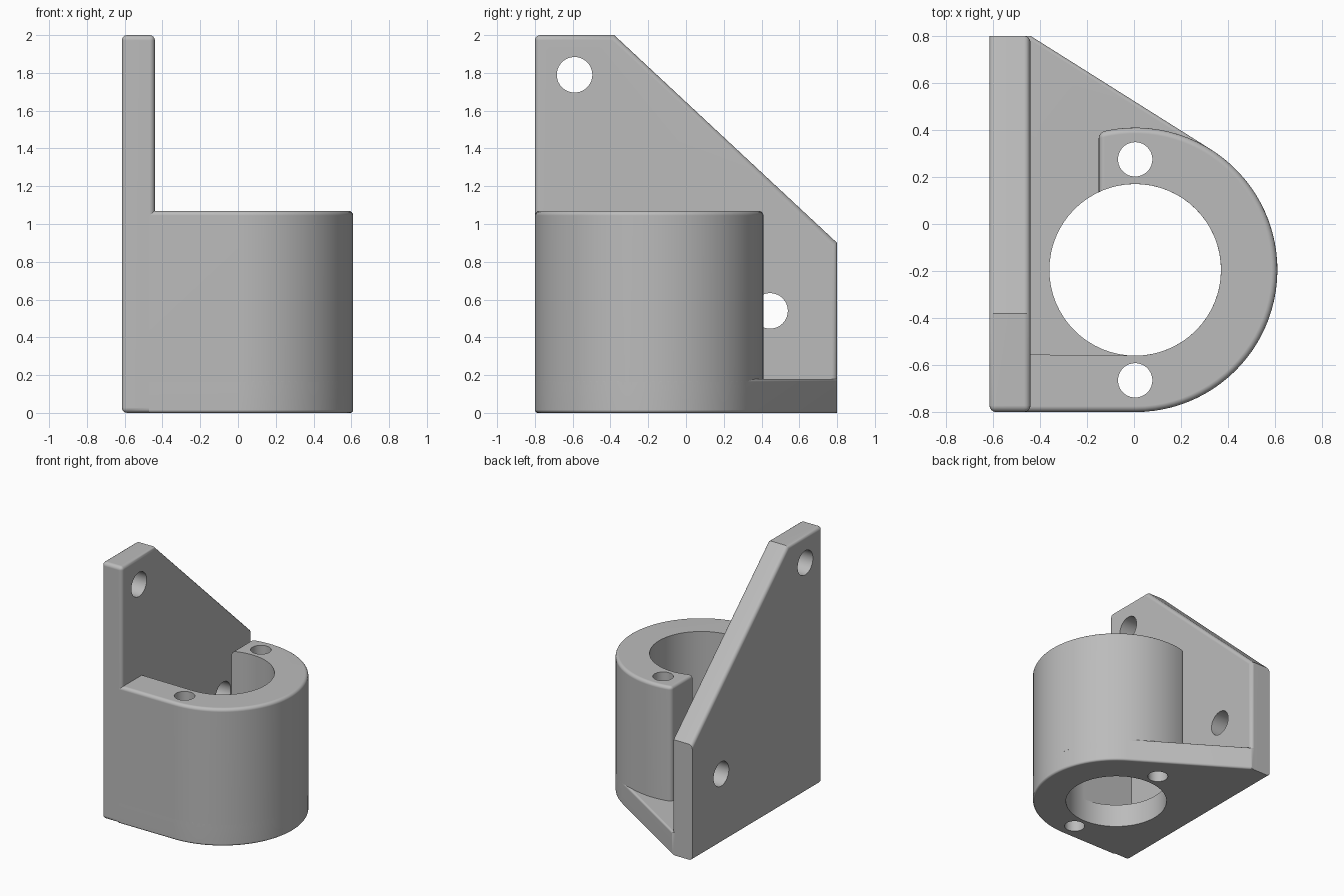
import bpy, bmesh
from math import sin, cos, acos, atan2, hypot, radians, pi
from mathutils import Vector, Matrix

cube = bpy.data.objects.get("Cube")
if cube:
    bpy.data.objects.remove(cube, do_unlink=True)

# Main dimensions
CX, CY = 0.005, -0.195           # axis of the round socket
R_OUT, R_IN = 0.605, 0.365
BACK, FACE = -0.615, -0.44       # mounting plate faces
FRONT, REAR = -0.80, 0.80
FLOOR, RIM = 0.18, 1.07
OVERLAP = FACE - 0.03            # parts run slightly into the plate
FILLET = 0.028

grey = bpy.data.materials.new("plain grey")
grey.use_nodes = True
grey.diffuse_color = (0.5, 0.5, 0.5, 1)
grey.node_tree.nodes["Principled BSDF"].inputs["Base Color"].default_value = (0.5, 0.5, 0.5, 1)


def near(a, b):
    return abs(a - b) < 0.001


def arc(radius, start, end, steps):
    return [(CX + radius * cos(start + (end - start) * i / steps),
             CY + radius * sin(start + (end - start) * i / steps))
            for i in range(steps + 1)]


def link(name, bm):
    bmesh.ops.recalc_face_normals(bm, faces=bm.faces)
    mesh = bpy.data.meshes.new(name)
    bm.to_mesh(mesh)
    bm.free()
    obj = bpy.data.objects.new(name, mesh)
    bpy.context.collection.objects.link(obj)
    return obj


def prism(name, points, depth, rounded):
    """Extrude an outline, then round the edges chosen by a rule."""
    bm = bmesh.new()
    face = bm.faces.new([bm.verts.new(p) for p in points])
    grown = bmesh.ops.extrude_face_region(bm, geom=[face])["geom"]
    bmesh.ops.translate(bm, vec=depth,
                        verts=[v for v in grown if isinstance(v, bmesh.types.BMVert)])
    bmesh.ops.recalc_face_normals(bm, faces=bm.faces)
    edges = [e for e in bm.edges if rounded(e.verts[0].co, e.verts[1].co)]
    bmesh.ops.bevel(bm, geom=edges, offset=FILLET, segments=4, profile=0.5,
                    affect='EDGES', clamp_overlap=True)
    obj = link(name, bm)
    obj.data.materials.append(grey)
    return obj


def drill(obj, holes):
    """Cut round holes: (centre, radius, axis)."""
    cutters = []
    for centre, radius, axis in holes:
        bm = bmesh.new()
        turn = Vector((0, 0, 1)).rotation_difference(Vector(axis)).to_matrix().to_4x4()
        bmesh.ops.create_cone(bm, cap_ends=True, segments=64, radius1=radius, radius2=radius,
                              depth=3, matrix=Matrix.Translation(centre) @ turn)
        cutter = link("hole_cutter", bm)
        cutter.hide_render = True
        cutter.data.materials.append(grey)
        mod = obj.modifiers.new("hole", 'BOOLEAN')
        mod.operation, mod.solver, mod.object = 'DIFFERENCE', 'EXACT', cutter
        cutters.append(cutter)
    graph = bpy.context.evaluated_depsgraph_get()
    mesh = bpy.data.meshes.new_from_object(obj.evaluated_get(graph))
    obj.modifiers.clear()
    obj.data = mesh
    for cutter in cutters:
        bpy.data.objects.remove(cutter, do_unlink=True)
    mesh.shade_smooth()
    mesh.set_sharp_from_angle(angle=radians(35))
    obj.modifiers.new("even shading", 'WEIGHTED_NORMAL').keep_sharp = True


UP, SIDE = (0, 0, 1), (1, 0, 0)
screw_holes = [((CX, y, 0.5), 0.073, UP) for y in (0.275, -0.665)]

# Base plate: straight front, round right end, tangent slope to the rear corner
dx, dy = FACE - CX, REAR - CY
tangent = atan2(dy, dx) - acos(R_OUT / hypot(dx, dy))
outline = [(OVERLAP, FRONT)] + arc(R_OUT, -pi / 2, tangent, 40) + [(FACE, REAR), (OVERLAP, REAR)]


def base_round(a, b):
    at_plate = near(a.x, OVERLAP) and near(b.x, OVERLAP)
    at_rear = near(a.y, REAR) and near(b.y, REAR)
    return near(a.z, b.z) and not at_plate and not at_rear


base = prism("base_plate", [(x, y, 0) for x, y in outline], (0, 0, FLOOR), base_round)
drill(base, [((CX, CY, 0), R_IN, UP)] + screw_holes)

# Socket wall: front block flowing into an open ring
gap = -0.15 - CX
end_out, end_in = acos(gap / R_OUT), acos(gap / R_IN)
outline = ([(OVERLAP, FRONT)] + arc(R_OUT, -pi / 2, end_out, 48)
           + arc(R_IN, end_in, -pi / 2, 48) + [(OVERLAP, CY - R_IN + 0.005)])


def wall_round(a, b):
    mid = (a + b) / 2
    if near(a.z, RIM) and near(b.z, RIM):
        return mid.x > OVERLAP + 0.01 and hypot(mid.x - CX, mid.y - CY) > 0.46
    return not near(a.z, b.z) and near(mid.x, -0.15) and mid.y > 0.3


wall_foot = FLOOR - FILLET - 0.005
wall = prism("socket_wall", [(x, y, wall_foot) for x, y in outline],
             (0, 0, RIM - wall_foot), wall_round)
drill(wall, screw_holes)

# Mounting plate with a sloping top
outline = [(FRONT, 0), (FRONT, 2), (-0.38, 2), (REAR, 0.9), (REAR, 0)]


def plate_round(a, b):
    if not near(a.x, b.x):
        return near(a.y, FRONT)
    if near(a.x, FACE):
        return not (near(a.z, 0) and near(b.z, 0))
    return not (near(a.y, REAR) and near(b.y, REAR))


plate = prism("mounting_plate", [(BACK, y, z) for y, z in outline],
              (FACE - BACK, 0, 0), plate_round)
drill(plate, [((BACK, -0.59, 1.79), 0.094, SIDE), ((BACK, 0.445, 0.54), 0.094, SIDE)])
